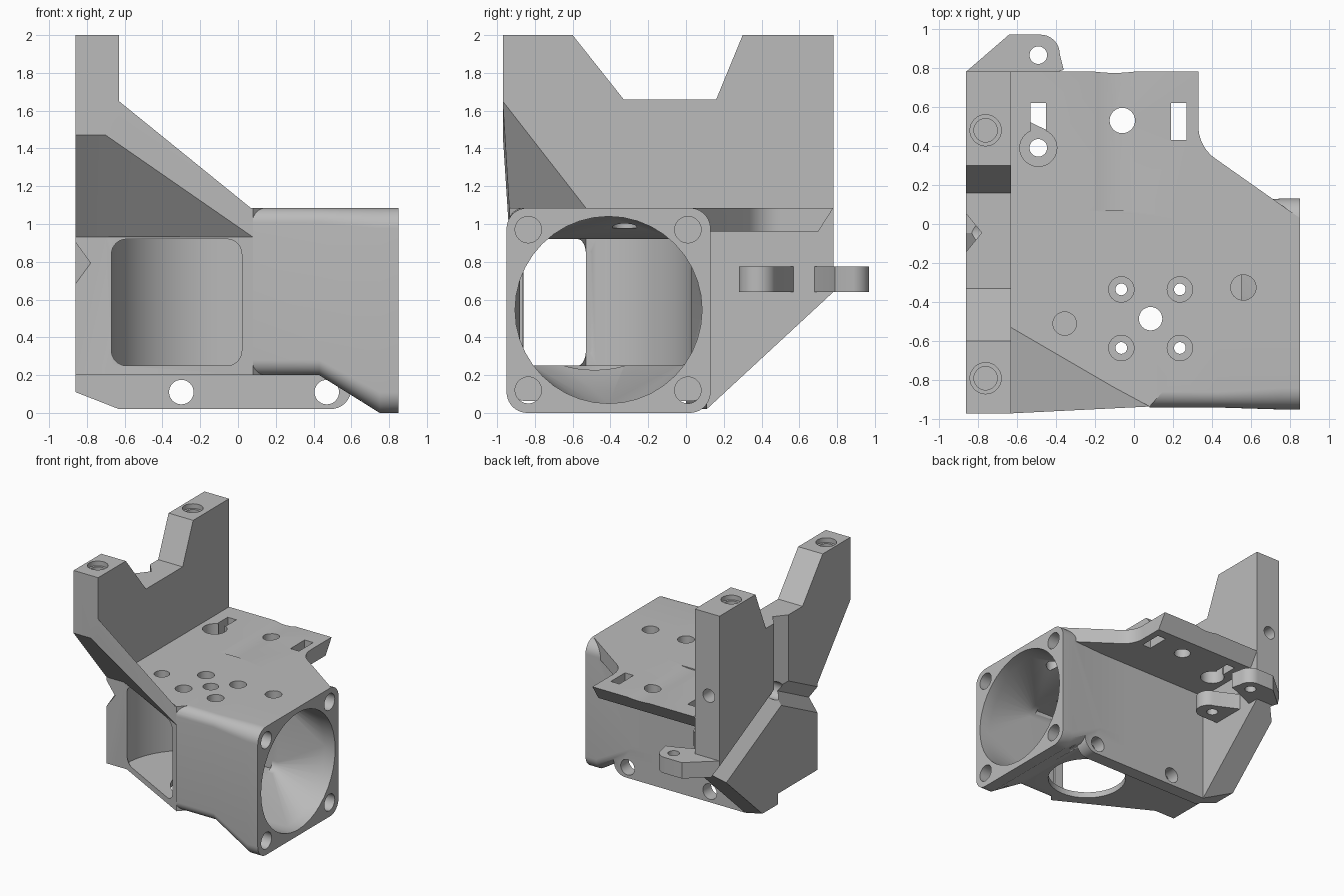
import bpy, bmesh, math

if "Cube" in bpy.data.objects:
    bpy.data.objects.remove(bpy.data.objects["Cube"])

grey = bpy.data.materials.new("matte_grey")
grey.use_nodes = True
grey.diffuse_color = (0.5, 0.5, 0.5, 1)
grey.node_tree.nodes["Principled BSDF"].inputs["Base Color"].default_value = (0.5, 0.5, 0.5, 1)


def finish(name, bm):
    bmesh.ops.recalc_face_normals(bm, faces=bm.faces)
    mesh = bpy.data.meshes.new(name)
    bm.to_mesh(mesh)
    bm.free()
    mesh.materials.append(grey)
    ob = bpy.data.objects.new(name, mesh)
    bpy.context.collection.objects.link(ob)
    return ob


def loft(name, rings):
    """Closed solid through rings of equal point count."""
    bm = bmesh.new()
    loops = [[bm.verts.new(p) for p in ring] for ring in rings]
    bm.faces.new(loops[0])
    bm.faces.new(loops[-1])
    for a, b in zip(loops, loops[1:]):
        for i in range(len(a)):
            j = (i + 1) % len(a)
            bm.faces.new((a[i], a[j], b[j], b[i]))
    return finish(name, bm)


def place(axis, u, v, d):
    return {"x": (d, u, v), "y": (u, d, v), "z": (u, v, d)}[axis]


def prism(name, axis, pts, lo, hi):
    return loft(name, [[place(axis, u, v, d) for u, v in pts] for d in (lo, hi)])


def arc(cx, cy, rx, ry, start, end, n=12):
    angles = [math.radians(start + (end - start) * i / n) for i in range(n + 1)]
    return [(cx + rx * math.cos(a), cy + ry * math.sin(a)) for a in angles]


def cylinder(name, axis, u, v, r, lo, hi, n=32):
    return prism(name, axis, arc(u, v, r, r, 0, 360, n)[:-1], lo, hi)


def rounded(u0, u1, v0, v1, r):
    pts = []
    for cx, cy, a in ((u1 - r, v1 - r, 0), (u0 + r, v1 - r, 90),
                      (u0 + r, v0 + r, 180), (u1 - r, v0 + r, 270)):
        pts += arc(cx, cy, r, r, a, a + 90, 10)
    return pts


def rect(u0, u1, v0, v1):
    return [(u0, v0), (u1, v0), (u1, v1), (u0, v1)]


def duct(name, sections):
    return loft(name, [[(x, u, v) for u, v in rounded(*s)] for x, *s in sections])


def combine(base, tool, operation):
    mod = base.modifiers.new("combine", "BOOLEAN")
    mod.operation, mod.solver, mod.object = operation, "EXACT", tool
    bpy.context.view_layer.objects.active = base
    bpy.ops.object.modifier_apply(modifier=mod.name)
    bpy.data.objects.remove(tool)


# Upright mounting plate with two horns
bracket = prism("duct_bracket", "x", [
    (-.97, 2), (-.6, 2), (-.33, 1.66), (.16, 1.66), (.3, 2), (.78, 2), (.78, .64),
    (.11, .02), (0, .02), (0, .2), (-.53, .2), (-.53, .93), (-.97, 1.47)], -.86, -.63)

# Top deck, with its rear edge undercut
deck = prism("top_deck", "z", [(-.7, .78), (.33, .78), (.33, .5)]
             + arc(.53, .5, .2, .2, 185, 235, 8)
             + [(.85, .03), (.85, -.5), (-.7, -.5)], .96, 1.085)
undercut = prism("deck_undercut", "x", [(.78, 1.085), (.7, .96), (.7, .9), (.9, .9), (.9, 1.085)], -.63, .6)
combine(deck, undercut, "DIFFERENCE")

# Diagonal brace between plate and duct
bm = bmesh.new()
for p in ((-.63, -.97, 1.65), (-.63, -.53, 1.085), (.08, -.935, 1.075), (-.63, -.97, 1.47),
          (.08, -.935, .93), (-.63, -.53, .93), (-.7, -.97, 1.6), (-.7, -.97, 1.47), (-.7, -.53, .93)):
    bm.verts.new(p)
bmesh.ops.convex_hull(bm, input=bm.verts)
brace = finish("brace", bm)

# Main body, fan duct, lower flange and cable lugs
solids = [
    prism("main_body", "z", [(-.86, .11), (-.86, -.53), (-.67, -.53), (.08, -.935),
                             (.2, -.8), (.2, .11)], .2, 1.085),
    duct("fan_duct", [(.08, -.94, .11, .2, 1.085, .08), (.43, -.94, .11, .2, 1.085, .08),
                      (.75, -.95, .13, 0, 1.085, .11), (.85, -.95, .13, 0, 1.085, .11)]),
    deck, brace,
    prism("lower_flange", "y", [(-.86, .02), (-.86, .3), (.6, .3), (.6, .13)]
          + arc(.49, .13, .11, .11, 0, -90, 8), 0, .11),
    prism("front_lug", "z", [(-.7, .28), (-.45, .28)] + arc(-.46, .38, .1, .1, -80, 80, 10)
          + [(-.63, .57), (-.7, .57)], .64, .775),
    prism("rear_lug", "z", [(-.86, .78), (-.64, .97), (-.48, .97)]
          + arc(-.48, .87, .1, .1, 80, 0, 8) + [(-.36, .79), (-.45, .76), (-.63, .68), (-.86, .68)], .64, .775),
]
for part in solids:
    combine(bracket, part, "UNION")

# Air passage: round inlet, curved turn and rectangular outlet
cutters = [
    duct("inlet", [(.9, -.905, .085, .05, 1.04, .495), (.75, -.905, .085, .05, 1.04, .495),
                   (.35, -.88, .03, .25, .92, .07), (.1, -.88, .03, .25, .92, .07)]),
    prism("turn", "z", [(.3, .03)] + arc(-.1, -.53, .57, .56, 90, 180, 16)
          + [(.0, -.86), (.3, -.87)], .25, .92),
    prism("outlet", "y", rounded(-.67, .02, .25, .92, .08), -1.3, -.5),
    cylinder("motor_opening", "z", .085, -.485, .31, .1, .3, 48),
    prism("corner_chamfer", "y", [(-.95, .145), (-.63, .02), (-.63, -.1), (-.95, -.1)], -1, 1),
    cylinder("deck_scoop", "y", -.1, 1.575, .5, .07, .9, 64),
]

# Inlet flange screw holes
for y in (-.835, .01):
    for z in (.12, .97):
        cutters.append(cylinder("fan_hole", "x", y, z, .07, .65, .9))

# Motor screws with counterbores, then the other deck openings
for x in (-.065, .235):
    for y in (-.635, -.335):
        cutters.append(cylinder("motor_screw", "z", x, y, .03, .8, 1.2))
        cutters.append(cylinder("motor_counterbore", "z", x, y, .065, 1.02, 1.2))
for x, y, r, low in ((.085, -.485, .06, .8), (-.355, -.51, .06, 1.0), (.56, -.325, .065, .98),
                     (-.06, .53, .065, .9), (-.49, .39, .095, .9), (-.49, .39, .045, .5)):
    cutters.append(cylinder("deck_hole", "z", x, y, r, low, 1.2))
cutters.append(prism("left_slot", "z", rect(.19, .27, .43, .62), .9, 1.2))
cutters.append(prism("right_slot", "z", rect(-.53, -.45, .48, .62), .9, 1.2))
cutters.append(cylinder("lug_hole", "z", -.49, .865, .045, .5, .9))

# Horn screws and lower flange holes
for y in (-.79, .48):
    cutters.append(cylinder("horn_counterbore", "z", -.76, y, .08, 1.96, 2.1))
    cutters.append(cylinder("horn_screw", "z", -.76, y, .06, 1.7, 2.1))
cutters.append(cylinder("rear_screw", "y", -.76, 1.3, .055, .6, .9))
for x in (-.3, .47):
    cutters.append(cylinder("flange_hole", "y", x, .11, .065, -.06, .2))

# Three vee grooves meeting at a round socket on the outer face
for angle in (90, 207, 333):
    c, s = math.cos(math.radians(angle)), math.sin(math.radians(angle))
    rings = []
    for d in (0, 1.1):
        cy, cz = -.045 + c * d, 1.04 + s * d
        rings.append([(-.87, cy - s * .11, cz + c * .11), (-.78, cy, cz), (-.87, cy + s * .11, cz - c * .11)])
    cutters.append(loft("vee_groove", rings))
cutters.append(cylinder("socket", "x", -.045, 1.04, .07, -.9, -.74))

for cutter in cutters:
    combine(bracket, cutter, "DIFFERENCE")

bpy.ops.object.select_all(action="DESELECT")
bracket.select_set(True)
bpy.context.view_layer.objects.active = bracket
bpy.ops.object.shade_smooth_by_angle(angle=math.radians(30))
